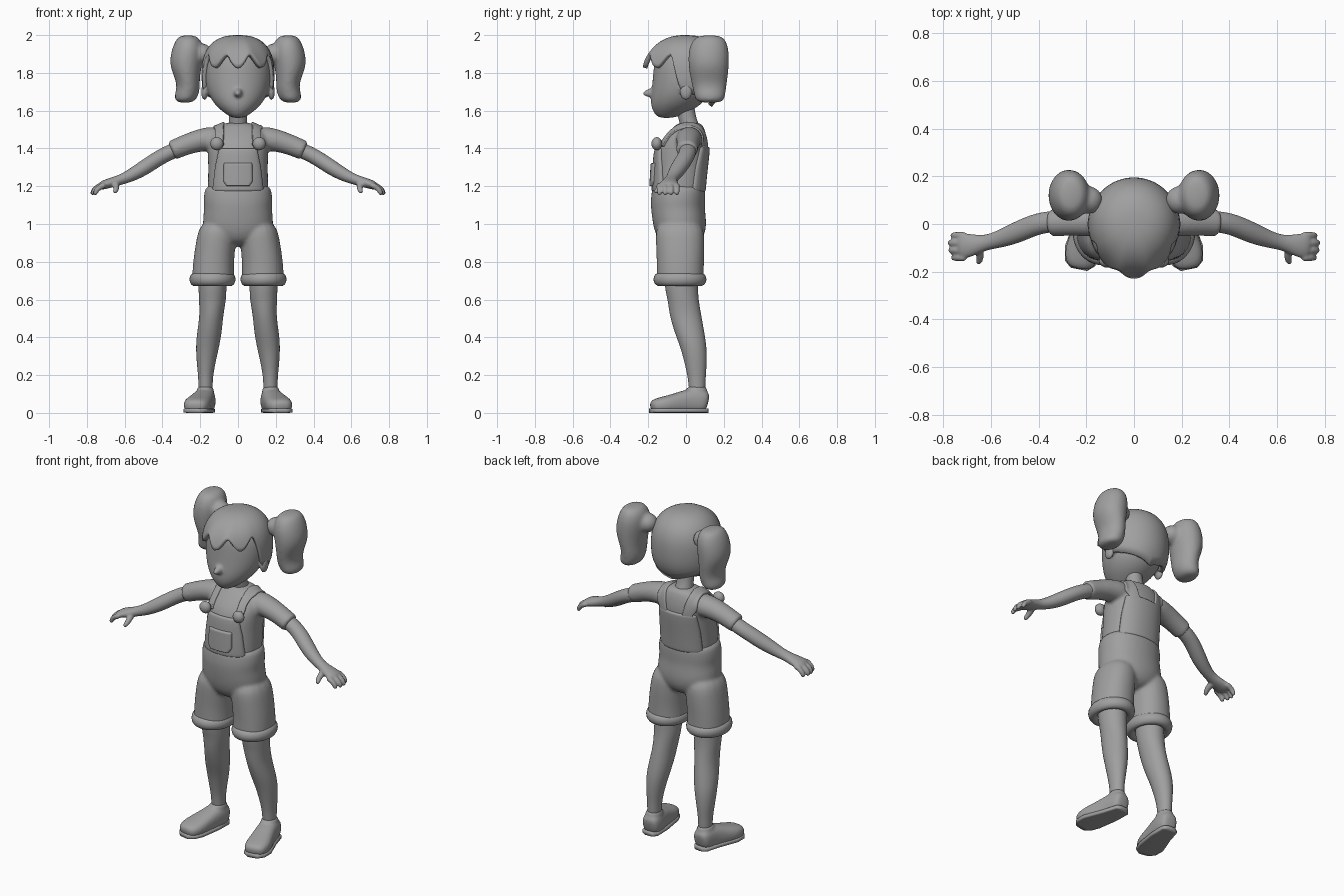
import bpy, bmesh
from math import sin, cos, pi, tau, copysign
from mathutils import Vector

old_cube = bpy.data.objects.get("Cube")
if old_cube:
    bpy.data.objects.remove(old_cube)

clay = bpy.data.materials.new("plain_grey")
clay.use_nodes = True
grey = (0.35, 0.35, 0.35, 1)
clay.diffuse_color = grey
clay.node_tree.nodes["Principled BSDF"].inputs["Base Color"].default_value = grey

SIDE, FRONT = Vector((1, 0, 0)), Vector((0, 1, 0))


def finish(name, bm):
    """Turn a bmesh into a smooth shaded object."""
    bmesh.ops.recalc_face_normals(bm, faces=bm.faces)
    for face in bm.faces:
        face.smooth = True
    mesh = bpy.data.meshes.new(name)
    bm.to_mesh(mesh)
    bm.free()
    mesh.materials.append(clay)
    obj = bpy.data.objects.new(name, mesh)
    bpy.context.scene.collection.objects.link(obj)
    return obj


def modify(obj, kind, **settings):
    mod = obj.modifiers.new(kind.title(), kind)
    for key, value in settings.items():
        setattr(mod, key, value)
    return mod


def loft(bm, rings, both=False, across=SIDE, flat=True, power=2, floor=None, count=16):
    """Skin a tube through rings of (x, y, z, half width, half depth)."""
    for mirror in ((1, -1) if both else (1,)):
        centres = [Vector(r[:3]) for r in rings]
        loops = []
        for i, (centre, ring) in enumerate(zip(centres, rings)):
            u, v = SIDE, FRONT
            if not flat:
                along = (centres[min(i + 1, len(rings) - 1)] - centres[max(i - 1, 0)]).normalized()
                u = (across - along * across.dot(along)).normalized()
                v = along.cross(u)
            loop = []
            for k in range(count):
                c, s = cos(tau * k / count), sin(tau * k / count)
                c = copysign(abs(c) ** (2 / power), c)
                s = copysign(abs(s) ** (2 / power), s)
                p = centre + u * c * ring[3] + v * s * ring[4]
                if floor is not None:
                    p.z = max(p.z, floor)
                loop.append(bm.verts.new((p.x * mirror, p.y, p.z)))
            loops.append(loop)
        for low, high in zip(loops, loops[1:]):
            for k in range(count):
                j = (k + 1) % count
                bm.faces.new((low[k], low[j], high[j], high[k]))
        bm.faces.new(loops[0])
        bm.faces.new(loops[-1])


def blob(bm, centre, size, both=False):
    """Add an ellipsoid, optionally on both sides."""
    for mirror in ((1, -1) if both else (1,)):
        made = bmesh.ops.create_uvsphere(bm, u_segments=16, v_segments=10, radius=1)
        for vert in made["verts"]:
            vert.co = Vector([c + s * q for c, s, q in zip(centre, size, vert.co)])
            vert.co.x *= mirror


def melt(name, bm, voxel):
    """Fuse overlapping pieces into one soft skin."""
    obj = finish(name, bm)
    modify(obj, "SUBSURF", levels=2, render_levels=2)
    modify(obj, "REMESH", mode="VOXEL", voxel_size=voxel, use_smooth_shade=True)
    modify(obj, "SMOOTH", factor=0.5, iterations=4)
    return obj


def plate(name, path, target, thickness, project=False):
    """Lay a cloth strip, given as (x, y, z, half width), on a target."""
    bm, rows, steps, columns = bmesh.new(), [], 8, 10
    for a, b in zip(path, path[1:]):
        for k in range(steps + (b is path[-1])):
            x, y, z, w = [p + (q - p) * k / steps for p, q in zip(a, b)]
            rows.append([bm.verts.new((x + w * (2 * c / columns - 1), y, z)) for c in range(columns + 1)])
    for low, high in zip(rows, rows[1:]):
        for c in range(columns):
            bm.faces.new((low[c], low[c + 1], high[c + 1], high[c]))
    obj = finish(name, bm)
    if project:
        modify(obj, "SHRINKWRAP", target=target, wrap_method="PROJECT", use_project_y=True,
               use_negative_direction=True, use_positive_direction=True)
    else:
        modify(obj, "SHRINKWRAP", target=target)
    modify(obj, "SOLIDIFY", thickness=thickness, offset=0)
    modify(obj, "SUBSURF", levels=1, render_levels=1)


# Shirt with short sleeves
bm = bmesh.new()
loft(bm, [(0, -.04, 1.08, .16, .13), (0, -.038, 1.2, .163, .135), (0, -.027, 1.32, .16, .137),
          (0, -.02, 1.4, .165, .14), (0, -.005, 1.46, .165, .118), (0, .013, 1.51, .13, .085),
          (0, .02, 1.54, .065, .06)], power=2.3)
loft(bm, [(.08, .02, 1.45, .075, .07), (.17, .015, 1.452, .07, .064), (.26, .01, 1.427, .06, .056),
          (.34, .005, 1.393, .058, .053), (.355, .004, 1.387, .058, .053)],
     both=True, across=FRONT, flat=False)
shirt = melt("shirt", bm, .01)

# Dungaree shorts
bm = bmesh.new()
loft(bm, [(0, -.038, 1.22, .167, .137), (0, -.04, 1.17, .183, .145), (0, -.043, 1.12, .187, .147),
          (0, -.043, 1.08, .181, .145), (0, -.033, 1, .195, .146), (0, -.03, .93, .17, .13),
          (0, -.03, .88, .08, .08)], power=2.2)
loft(bm, [(.1, -.035, 1.03, .1, .13), (.118, -.03, .9, .108, .132), (.13, -.03, .8, .11, .127),
          (.132, -.03, .72, .113, .127), (.132, -.03, .69, .113, .127)], both=True, power=2.2)
melt("dungaree_shorts", bm, .01)

for label, sign in (("left", 1), ("right", -1)):
    # Rolled cuff
    bpy.ops.mesh.primitive_torus_add(location=(sign * .135, -.032, .707), major_segments=40,
                                     minor_segments=14, major_radius=.096, minor_radius=.026)
    cuff = bpy.context.object
    cuff.name = label + "_cuff"
    cuff.scale = (1, 1.15, 1.35)
    cuff.data.materials.append(clay)
    bpy.ops.object.shade_smooth()
    # Shoulder strap
    plate(label + "_strap", [(sign * .11, -.15, 1.42, .03), (sign * .105, -.1, 1.49, .028),
                             (sign * .1, .01, 1.54, .028), (sign * .1, .1, 1.47, .035),
                             (sign * .09, .13, 1.38, .04)], shirt, .02)

# Front and back bibs
plate("front_bib", [(0, -.3, 1.17, .135), (0, -.3, 1.3, .12), (0, -.3, 1.4, .1)], shirt, .03, True)
plate("back_bib", [(0, .3, 1.17, .14), (0, .3, 1.3, .135), (0, .3, 1.41, .125)], shirt, .024, True)
plate("bib_pocket", [(0, -.3, 1.2, .058), (0, -.3, 1.225, .075), (0, -.3, 1.325, .073)], shirt, .052, True)

# Strap buttons
bm = bmesh.new()
blob(bm, (.112, -.155, 1.425), (.035, .028, .035), True)
finish("strap_buttons", bm)

# Arms and hands
bm = bmesh.new()
loft(bm, [(.25, .01, 1.425, .045, .042), (.35, .012, 1.385, .046, .042), (.42, -.003, 1.35, .046, .041),
          (.5, -.04, 1.295, .046, .042), (.57, -.066, 1.255, .036, .034), (.62, -.078, 1.235, .032, .028),
          (.66, -.085, 1.222, .042, .027), (.71, -.092, 1.208, .056, .025), (.74, -.095, 1.195, .05, .018)],
     both=True, across=FRONT, flat=False)
for finger in range(4):
    y, reach = -.048 - finger * .031, .012 * abs(finger - 1.4)
    loft(bm, [(.70, y, 1.208, .017, .018), (.745 - reach, y, 1.2, .017, .017),
              (.772 - reach, y, 1.178, .016, .016), (.778 - reach, y, 1.15, .012, .012)],
         both=True, across=FRONT, flat=False, count=8)
loft(bm, [(.65, -.09, 1.22, .022, .022), (.645, -.125, 1.2, .019, .019),
          (.645, -.15, 1.18, .016, .016), (.655, -.168, 1.165, .012, .012)],
     both=True, flat=False, count=8)
melt("arms_and_hands", bm, .006)

# Legs
bm = bmesh.new()
loft(bm, [(.135, -.03, .78, .08, .09), (.135, -.025, .66, .075, .09), (.135, -.015, .6, .074, .083),
          (.14, -.004, .52, .063, .086), (.152, .02, .42, .067, .08), (.163, .042, .34, .062, .07),
          (.17, .053, .25, .048, .058), (.172, .058, .17, .037, .045), (.172, .06, .08, .04, .045)], both=True)
legs = finish("legs", bm)
modify(legs, "SUBSURF", levels=2, render_levels=2)

# Shoes: toes turned outwards
bm = bmesh.new()
loft(bm, [(.17, .118, .055, .035, .04), (.171, .1, .06, .052, .062), (.174, .06, .064, .058, .07),
          (.184, .01, .06, .06, .066), (.2, -.05, .05, .066, .056), (.216, -.11, .042, .075, .047),
          (.225, -.16, .037, .066, .04), (.23, -.188, .03, .042, .027)],
     both=True, flat=False, power=2.6, floor=.006)
loft(bm, [(.174, .055, .08, .052, .062), (.173, .057, .125, .045, .056), (.173, .058, .142, .042, .052)], both=True)
melt("shoes", bm, .008)
bm = bmesh.new()
for z_low in (0,):
    outline = [(.17, .118, .03), (.171, .1, .05), (.184, .01, .062), (.216, -.11, .076),
               (.226, -.165, .064), (.231, -.19, .035)]
    loft(bm, [(x, y, .012, w, .012) for x, y, w in outline], both=True, flat=False, power=6)
finish("shoe_soles", bm)

# Head with nose and ears, and the neck
bm = bmesh.new()
loft(bm, [(0, -.105, 1.56, .03, .04), (0, -.085, 1.585, .07, .085), (0, -.06, 1.62, .115, .128),
          (0, -.035, 1.67, .153, .155), (0, -.02, 1.73, .174, .163), (0, -.012, 1.8, .18, .165),
          (0, -.005, 1.88, .173, .165), (0, 0, 1.94, .13, .13), (0, 0, 1.97, .06, .06)])
loft(bm, [(0, -.15, 1.7, .035, .04), (0, -.195, 1.692, .024, .026), (0, -.232, 1.69, .011, .01)],
     flat=False, count=8)
blob(bm, (.178, .0, 1.7), (.018, .035, .045), True)
melt("head", bm, .008)
bm = bmesh.new()
loft(bm, [(0, .03, 1.48, .06, .058), (0, .018, 1.53, .05, .05), (0, .0, 1.58, .047, .048), (0, -.005, 1.66, .05, .05)])
modify(finish("neck", bm), "SUBSURF", levels=2, render_levels=2)


# Hair cap with a scalloped fringe
def hem(angle):
    a = abs(angle)
    if a < 1.12:
        return 1.865 - .035 * cos(tau * a / .75)
    t = min(1, (a - 1.12) / .35)
    return 1.9 - .2 * t * t * (3 - 2 * t) - .08 * max(0, a - 1.47) / 1.67


bm, rows, columns, levels = bmesh.new(), [], 96, 16
crown = bm.verts.new((0, 0, 2))
for k in range(1, levels + 1):
    row = []
    for c in range(columns):
        angle = tau * c / columns - pi
        drop = (k / levels) ** 2
        z = 2 - (2 - hem(angle)) * drop
        spread = max(0, 1 - abs((z - 1.79) / .21) ** 2.5) ** .4
        flare = .035 * drop * max(0, cos(angle)) ** 2
        row.append(bm.verts.new((.193 * spread * sin(angle), -.195 * spread * cos(angle) - flare, z)))
    rows.append(row)
for c in range(columns):
    j = (c + 1) % columns
    bm.faces.new((crown, rows[0][c], rows[0][j]))
    for low, high in zip(rows, rows[1:]):
        bm.faces.new((low[c], high[c], high[j], low[j]))
hair = finish("hair_cap", bm)
modify(hair, "SOLIDIFY", thickness=.025, offset=-1)

# Pigtails, pinched and flicked out at the tips
bm = bmesh.new()
loft(bm, [(.265, .125, 2.0, .04, .055), (.263, .123, 1.975, .068, .09), (.267, .12, 1.92, .088, .11),
          (.278, .12, 1.84, .088, .11), (.268, .122, 1.77, .066, .1), (.262, .124, 1.72, .062, .09),
          (.275, .126, 1.675, .066, .083), (.282, .127, 1.64, .045, .07)], both=True)
blob(bm, (.19, .1, 1.9), (.06, .06, .055), True)
melt("pigtails", bm, .01)
